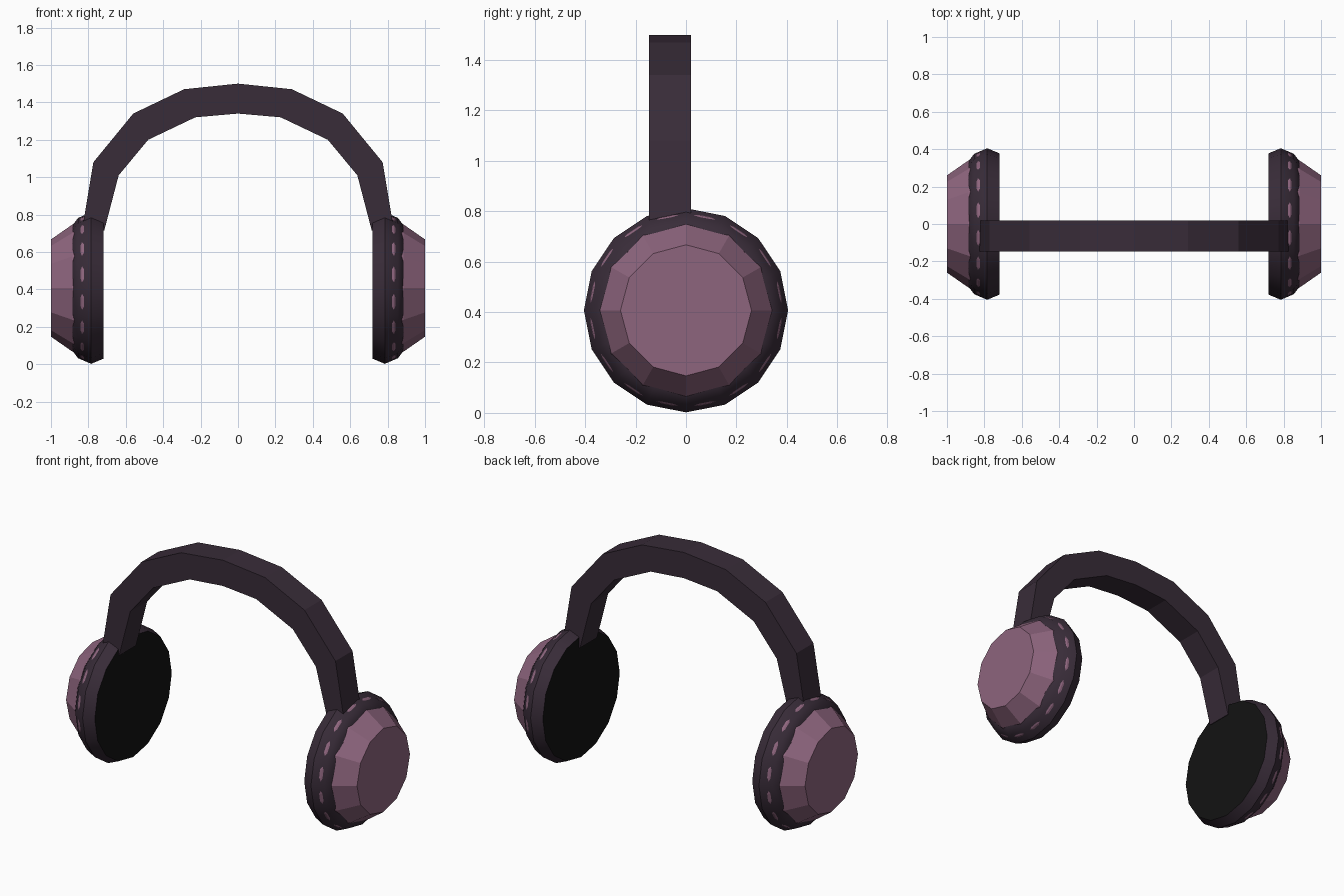
import bpy, bmesh, math

if "Cube" in bpy.data.objects:
    bpy.data.objects.remove(bpy.data.objects["Cube"])

CZ = 0.407  # height of the ear cup centres


def material(name, rgb):
    m = bpy.data.materials.new(name)
    m.diffuse_color = (*rgb, 1)
    m.use_nodes = True
    m.node_tree.nodes["Principled BSDF"].inputs["Base Color"].default_value = m.diffuse_color
    return m


PLUM = material("dark plum", (0.040, 0.025, 0.040))
PINK = material("dusty pink", (0.270, 0.130, 0.208))
BLACK = material("black cloth", (0.006, 0.006, 0.006))


def finish(bm, name, mats, smooth=False):
    bmesh.ops.recalc_face_normals(bm, faces=bm.faces)
    me = bpy.data.meshes.new(name)
    bm.to_mesh(me)
    bm.free()
    for m in mats:
        me.materials.append(m)
    ob = bpy.data.objects.new(name, me)
    bpy.context.collection.objects.link(ob)
    if smooth:
        bpy.context.view_layer.objects.active = ob
        ob.select_set(True)
        bpy.ops.object.shade_smooth_by_angle(angle=math.radians(35))
        ob.select_set(False)
    return ob


def lathe(name, profile, sides, side, mats, smooth=False, inner_index=0):
    """Spin (x, radius) points round the x axis, with capped ends."""
    bm = bmesh.new()
    rings = []
    for x, r in profile:
        angles = [2 * math.pi * i / sides for i in range(sides)]
        rings.append([bm.verts.new((side * x, r * math.sin(a), CZ + r * math.cos(a)))
                      for a in angles])
    for a, b in zip(rings, rings[1:]):
        for i in range(sides):
            j = (i + 1) % sides
            bm.faces.new((a[i], a[j], b[j], b[i]))
    bm.faces.new(rings[0]).material_index = inner_index
    bm.faces.new(rings[-1])
    return finish(bm, name, mats, smooth)


# Ear cups
for label, s in (("left", -1), ("right", 1)):
    # padded cushion with a black inner face
    lathe(label + "_cushion",
          [(0.72, 0.378), (0.785, 0.405), (0.855, 0.375), (0.885, 0.335), (0.89, 0.30)],
          16, s, [PLUM, BLACK], True, 1)
    # faceted outer shell
    lathe(label + "_shell", [(0.87, 0.345), (0.885, 0.34), (1.0, 0.26)], 12, s, [PINK])
    # thin trim that peeks through the cushion's flat sides
    lathe(label + "_trim", [(0.816, 0.3835), (0.834, 0.3800), (0.852, 0.366)],
          48, s, [PINK])

# Headband: half arch sections (outer point, inner point), mirrored
half = [((0.83, 0.74), (0.715, 0.715)), ((0.773, 1.08), (0.638, 1.01)),
        ((0.56, 1.34), (0.48, 1.20)), ((0.288, 1.47), (0.228, 1.32))]
sections = half + [((0, 1.5), (0, 1.34))]
sections += [((-o[0], o[1]), (-i[0], i[1])) for o, i in reversed(half)]
bm = bmesh.new()
rings = []
for o, i in sections:
    corners = ((o, -0.147), (o, 0.02), (i, 0.02), (i, -0.147))
    rings.append([bm.verts.new((p[0], y, p[1])) for p, y in corners])
for a, b in zip(rings, rings[1:]):
    for k in range(4):
        bm.faces.new((a[k], a[(k + 1) % 4], b[(k + 1) % 4], b[k]))
bm.faces.new(rings[0])
bm.faces.new(rings[-1])
finish(bm, "headband", [PLUM])
